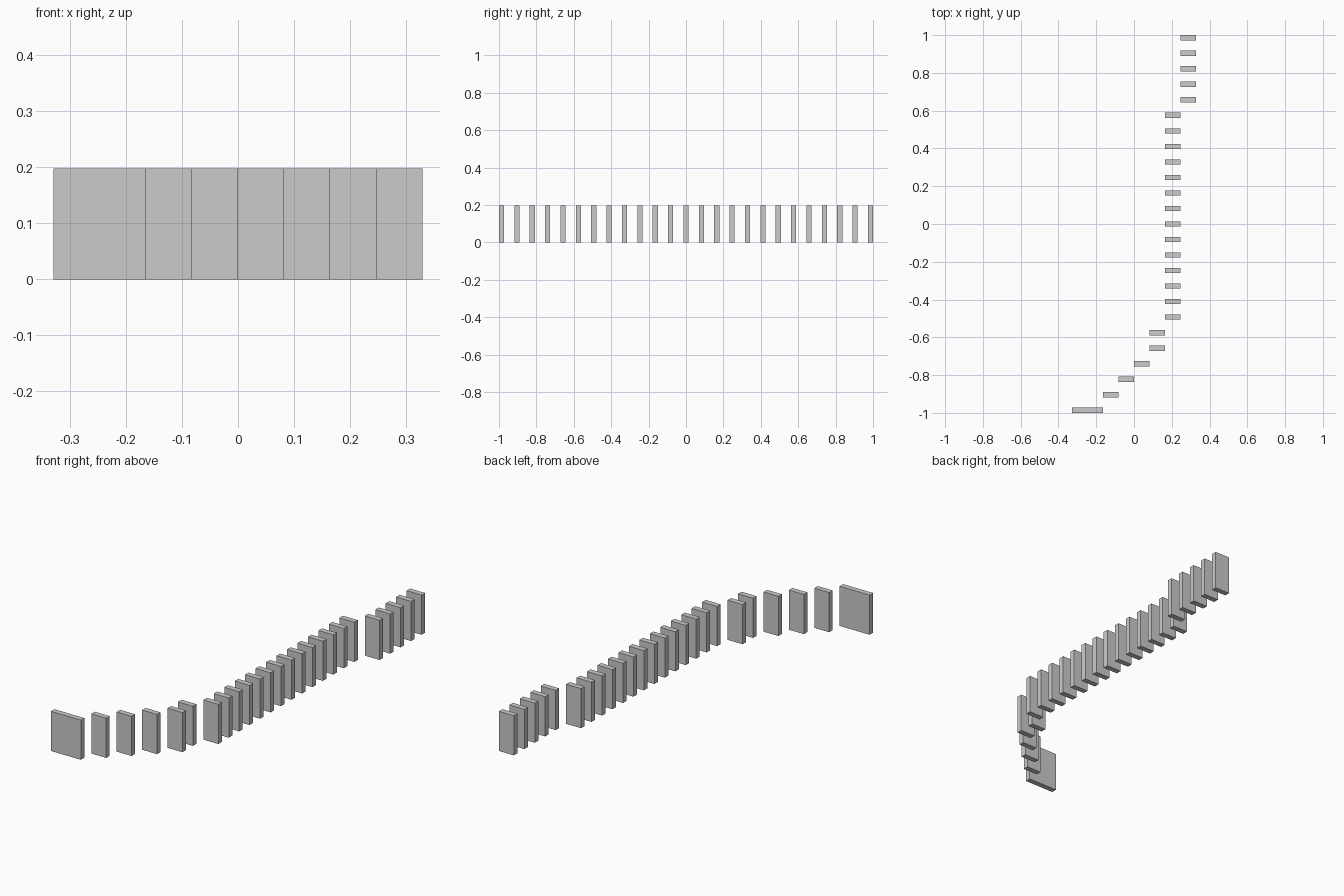
import bpy

if "Cube" in bpy.data.objects:
    bpy.data.objects.remove(bpy.data.objects["Cube"])

U = 2 / (24 + 1 / 3)      # grid pitch between slabs
THICK = U / 3
HEIGHT = 2.4 * U


def slab(name, col, row, width=1):
    """Upright slab whose left edge is at grid column col, in row counted from the front."""
    x = (col + width / 2) * U
    y = -1 + THICK / 2 + row * U
    bpy.ops.mesh.primitive_cube_add(size=1, location=(x, y, HEIGHT / 2))
    ob = bpy.context.object
    ob.name = name
    ob.scale = (width * U, THICK, HEIGHT)
    bpy.ops.object.transform_apply(location=False, rotation=False, scale=True)


# wide slab at the front end
slab("wide_end_slab", -4, 0, width=2)

# winding row of single slabs: (column, how many in a line)
row = 1
for col, count in [(-2, 1), (-1, 1), (0, 1), (1, 2), (2, 14), (3, 5)]:
    for _ in range(count):
        slab(f"slab_{row:02d}", col, row)
        row += 1
